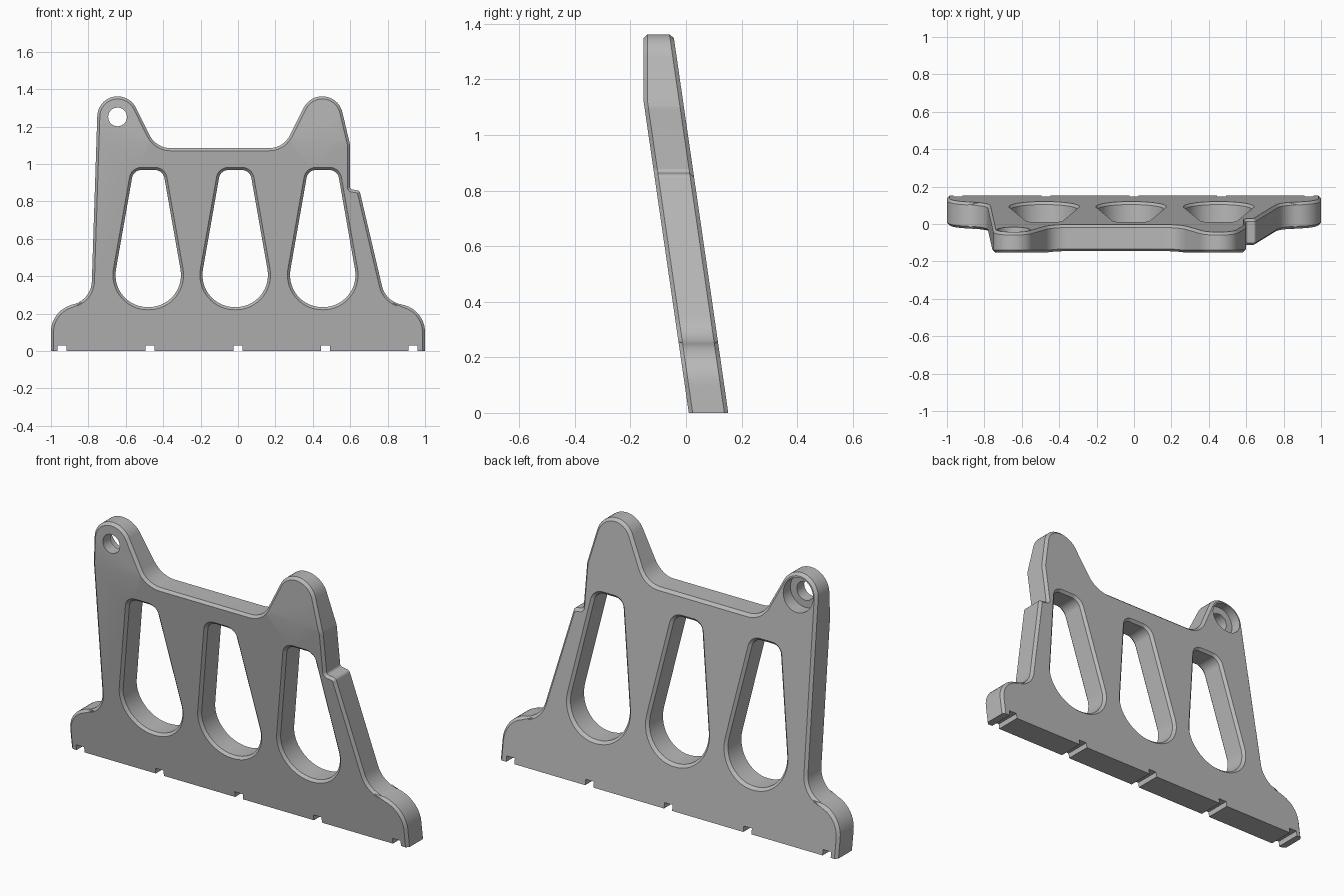
import bpy, bmesh, math
from mathutils import Vector

cube = bpy.data.objects.get("Cube")
if cube:
    bpy.data.objects.remove(cube, do_unlink=True)

BACK, THICK, LEAN, BEND, CHAMFER = 0.152, 0.142, 0.145, 1.12, 0.014

grey = bpy.data.materials.new("plain_grey")
grey.use_nodes = True
colour = (0.48, 0.48, 0.48, 1)
grey.diffuse_color = colour
grey.node_tree.nodes["Principled BSDF"].inputs["Base Color"].default_value = colour


def rounded(corners):
    """Polygon from (x, z, radius) corners, each replaced by an arc."""
    out = []
    for i, (x, z, r) in enumerate(corners):
        p = Vector((x, z))
        if r == 0:
            out.append(p)
            continue
        a = (Vector(corners[i - 1][:2]) - p).normalized()
        b = (Vector(corners[(i + 1) % len(corners)][:2]) - p).normalized()
        half = a.angle(b) / 2
        centre = p + (a + b).normalized() * r / math.sin(half)
        start = p + a * r / math.tan(half) - centre
        end = p + b * r / math.tan(half) - centre
        turn = math.atan2(start.x * end.y - start.y * end.x, start.dot(end))
        steps = max(4, int(abs(turn) / math.radians(7)))
        for k in range(steps + 1):
            t = turn * k / steps
            c, s = math.cos(t), math.sin(t)
            out.append(centre + Vector((start.x * c - start.y * s, start.x * s + start.y * c)))
    return out


def inset(points, d):
    """Shift a closed loop to its right-hand side by d, with mitred corners."""
    out = []
    for i, p in enumerate(points):
        a = (p - points[i - 1]).normalized()
        b = (points[(i + 1) % len(points)] - p).normalized()
        na, nb = Vector((a.y, -a.x)), Vector((b.y, -b.x))
        m = (na + nb).normalized()
        out.append(p + m * d / max(0.3, m.dot(na)))
    return out


# Outer outline, clockwise from the front; it runs below the floor and is trimmed later
outline = rounded([
    (-1, -0.1, 0), (-1, 0.23, 0.15), (-0.785, 0.265, 0.13),
    (-0.749, 1.362, 0.108), (-0.576, 1.362, 0.11), (-0.438, 1.085, 0.125),
    (0.243, 1.085, 0.125), (0.382, 1.362, 0.11), (0.538, 1.362, 0.11),
    (0.6, 1.1, 0.06), (0.598, 0.866, 0.015), (0.65, 0.858, 0.018),
    (0.79, 0.262, 0.13), (1, 0.23, 0.15), (1, -0.1, 0)])

# Three tapered windows, counter-clockwise
loops = [outline]
for cx in (-0.48, -0.015, 0.453):
    loops.append(rounded([
        (cx - 0.208, 0.235, 0.172), (cx + 0.208, 0.235, 0.172),
        (cx + 0.079, 0.968, 0.05), (cx - 0.079, 0.968, 0.05)]))

# Chamfered walls, then front and back caps
bm = bmesh.new()
caps = ([], [])
for loop in loops:
    small = inset(loop, CHAMFER)
    layers = ((small, 0), (loop, CHAMFER), (loop, THICK - CHAMFER), (small, THICK))
    rings = [[bm.verts.new((p.x, y, p.y)) for p in pts] for pts, y in layers]
    n = len(loop)
    for r0, r1 in zip(rings, rings[1:]):
        for i in range(n):
            j = (i + 1) % n
            bm.faces.new((r0[i], r0[j], r1[j], r1[i]))
    for cap, ring in zip(caps, (rings[0], rings[-1])):
        cap += [bm.edges.get((ring[i], ring[(i + 1) % n])) for i in range(n)]
for cap in caps:
    bmesh.ops.triangle_fill(bm, edges=cap, use_beauty=True)

# Trim the foot flat and add the bend line
everything = bm.verts[:] + bm.edges[:] + bm.faces[:]
cut = bmesh.ops.bisect_plane(bm, geom=everything, plane_co=(0, 0, 0),
                             plane_no=(0, 0, 1), clear_inner=True)
foot = [e for e in cut["geom_cut"] if isinstance(e, bmesh.types.BMEdge)]
bmesh.ops.triangle_fill(bm, edges=foot, use_beauty=True)
bmesh.ops.bisect_plane(bm, geom=bm.verts[:] + bm.edges[:] + bm.faces[:],
                       plane_co=(0, 0, BEND), plane_no=(0, 0, 1))

# Lean the plate back to front; the front face turns upright above the bend
for v in bm.verts:
    height = min(v.co.z, BEND) if v.co.y < THICK / 2 else v.co.z
    v.co.y += BACK - THICK - LEAN * height
bmesh.ops.recalc_face_normals(bm, faces=bm.faces[:])
mesh = bpy.data.meshes.new("support_plate")
bm.to_mesh(mesh)
bm.free()
mesh.materials.append(grey)
plate = bpy.data.objects.new("support_plate", mesh)
bpy.context.collection.objects.link(plate)
bpy.context.view_layer.objects.active = plate
plate.select_set(True)


def subtract(name, build):
    """Cut the solid made by build(bm) out of the plate."""
    cb = bmesh.new()
    build(cb)
    bmesh.ops.recalc_face_normals(cb, faces=cb.faces[:])
    me = bpy.data.meshes.new(name)
    cb.to_mesh(me)
    cb.free()
    me.materials.append(grey)
    cutter = bpy.data.objects.new(name, me)
    cutter.hide_render = True
    bpy.context.collection.objects.link(cutter)
    mod = plate.modifiers.new(name, "BOOLEAN")
    mod.operation, mod.solver, mod.object = "DIFFERENCE", "EXACT", cutter
    bpy.ops.object.modifier_apply(modifier=name)
    bpy.data.objects.remove(cutter, do_unlink=True)


def notches(cb):
    for x in (-0.94, -0.47, 0, 0.467, 0.935):
        box = bmesh.ops.create_cube(cb, size=1)["verts"]
        for v in box:
            v.co = (v.co.x * 0.048 + x, v.co.y, v.co.z * 0.06)


def bores(radius, y0, y1):
    def build(cb):
        for x in (-0.644, 0.452):
            rod = bmesh.ops.create_cone(cb, cap_ends=True, segments=48, radius1=radius,
                                        radius2=radius, depth=y1 - y0)["verts"]
            for v in rod:
                v.co = (v.co.x + x, v.co.z + (y0 + y1) / 2, v.co.y + 1.252)
    return build


# Foot notches, bolt holes and the wider recesses behind them
subtract("foot_notches", notches)
subtract("bolt_holes", bores(0.05, -0.4, 0.3))
subtract("bolt_recesses", bores(0.088, -0.09, 0.3))

bpy.ops.object.shade_smooth_by_angle(angle=math.radians(25))
